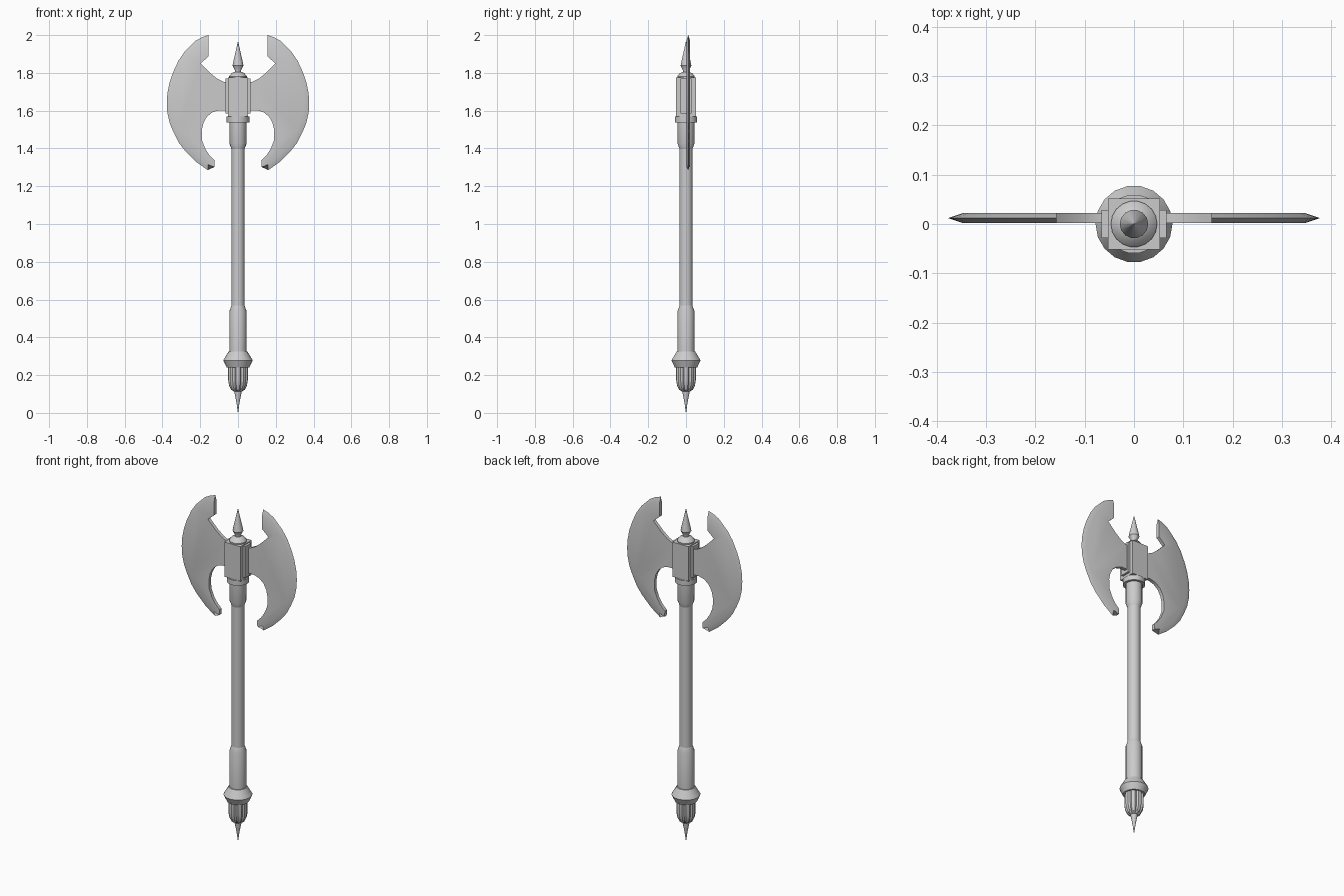
import bpy, bmesh, math
from mathutils import Vector

if "Cube" in bpy.data.objects:
    bpy.data.objects.remove(bpy.data.objects["Cube"])

steel = bpy.data.materials.new("grey_steel")
steel.use_nodes = True
GREY = (0.6, 0.6, 0.6, 1)
steel.diffuse_color = GREY
steel.node_tree.nodes["Principled BSDF"].inputs["Base Color"].default_value = GREY


def finish(name, bm, angle=35):
    bmesh.ops.recalc_face_normals(bm, faces=bm.faces)
    mesh = bpy.data.meshes.new(name)
    bm.to_mesh(mesh)
    bm.free()
    mesh.materials.append(steel)
    obj = bpy.data.objects.new(name, mesh)
    bpy.context.collection.objects.link(obj)
    bpy.ops.object.select_all(action='DESELECT')
    obj.select_set(True)
    bpy.context.view_layer.objects.active = obj
    bpy.ops.object.shade_smooth_by_angle(angle=math.radians(angle))
    return obj


def lathe(name, profile, sides=18, groove=None):
    """Revolve (radius, z) pairs; groove(i) scales the radius of column i."""
    bm = bmesh.new()
    rings = []
    for r, z in profile:
        ring = []
        for i in range(sides):
            a = 2 * math.pi * i / sides
            k = r * (groove(i) if groove else 1)
            ring.append(bm.verts.new((k * math.cos(a), k * math.sin(a), z)))
        rings.append(ring)
    for low, high in zip(rings, rings[1:]):
        for i in range(sides):
            j = (i + 1) % sides
            bm.faces.new((low[i], low[j], high[j], high[i]))
    bm.faces.new(rings[0])
    bm.faces.new(rings[-1])
    return finish(name, bm)


def box(name, x, y, z0, z1):
    bm = bmesh.new()
    bmesh.ops.create_cube(bm, size=1)
    for v in bm.verts:
        v.co = (v.co.x * 2 * x, v.co.y * 2 * y, z1 if v.co.z > 0 else z0)
    return finish(name, bm)


# Handle and its fittings, from the bottom up
lathe("bottom_spike", [(0.0005, 0), (0.009, 0.06), (0.02, 0.115), (0.02, 0.14)], 12)
lathe("fluted_pommel",
      [(0.02, 0.113), (0.036, 0.122), (0.047, 0.145), (0.052, 0.175), (0.052, 0.245)],
      32, lambda i: 0.86 if i % 4 == 2 else 1)
lathe("pommel_flange", [(0.05, 0.24), (0.06, 0.24), (0.078, 0.278), (0.05, 0.325), (0.04, 0.325)])
lathe("lower_grip", [(0.045, 0.31), (0.045, 0.54), (0.034, 0.57)])
lathe("shaft", [(0.035, 0.3), (0.035, 1.45)])
lathe("upper_sleeve", [(0.034, 1.395), (0.045, 1.425), (0.045, 1.56)])
lathe("collar", [(0.05, 1.538), (0.06, 1.538), (0.06, 1.568), (0.052, 1.568), (0.05, 1.59)])

# Axe head block with notched corners
box("head_block", 0.053, 0.052, 1.57, 1.775)
box("head_side_plates", 0.066, 0.028, 1.585, 1.77)

# Cap and spear point on top
lathe("top_cap", [(0.047, 1.77), (0.047, 1.782), (0.034, 1.798), (0.017, 1.806)])
lathe("top_spike", [(0.017, 1.8), (0.017, 1.815), (0.029, 1.838), (0.027, 1.85), (0.0005, 1.967)], 14)

# Blade: ridged cutting edge outside, flat-walled outline inside
edge = [(0.157, 2.0), (0.188, 1.99), (0.225, 1.97), (0.283, 1.912), (0.315, 1.865),
        (0.343, 1.805), (0.362, 1.75), (0.374, 1.69), (0.377, 1.64), (0.374, 1.59),
        (0.362, 1.535), (0.34, 1.483), (0.313, 1.43), (0.278, 1.385), (0.22, 1.328),
        (0.16, 1.285)]
inner = [(0.125, 1.302), (0.123, 1.335), (0.15, 1.362), (0.172, 1.395), (0.19, 1.44),
         (0.192, 1.495), (0.183, 1.535), (0.165, 1.568), (0.135, 1.592), (0.1, 1.602),
         (0.04, 1.602), (0.04, 1.75), (0.075, 1.752), (0.108, 1.768), (0.146, 1.798),
         (0.198, 1.85), (0.157, 1.886)]
FRONT, MID, BACK = 0.002, 0.012, 0.022
centre = Vector((0.157, 1.64))
bevelled = []
for p in edge:
    p = Vector(p)
    bevelled.append(p + (centre - p).normalized() * 0.03)

bm = bmesh.new()


def row(points, y):
    return [bm.verts.new((p[0], y, p[1])) for p in points]


ridge = row(edge, MID)
fe, be = row(bevelled, FRONT), row(bevelled, BACK)
fi, bi = row(inner, FRONT), row(inner, BACK)
bm.faces.new(fe + fi)
bm.faces.new(be + bi)
for i in range(len(edge) - 1):
    bm.faces.new((fe[i], fe[i + 1], ridge[i + 1], ridge[i]))
    bm.faces.new((be[i], be[i + 1], ridge[i + 1], ridge[i]))
for i in range(len(inner) - 1):
    bm.faces.new((fi[i], fi[i + 1], bi[i + 1], bi[i]))
bm.faces.new((fe[-1], ridge[-1], be[-1], bi[0], fi[0]))
bm.faces.new((fe[0], ridge[0], be[0], bi[-1], fi[-1]))
blades = finish("blades", bm, 25)
blades.modifiers.new("both_sides", 'MIRROR').use_clip = False
